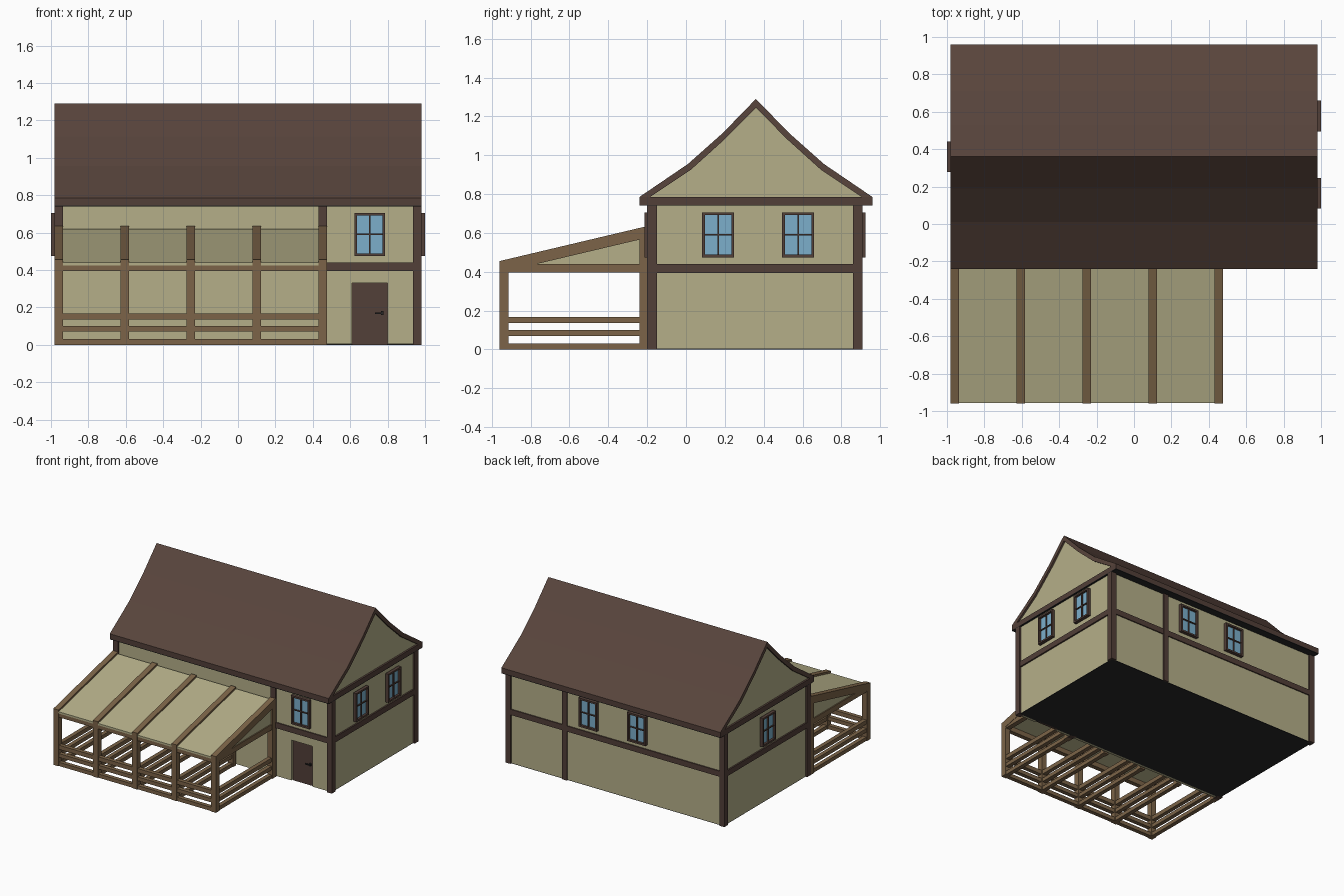
import bpy, bmesh
from math import radians
from mathutils import Matrix

if "Cube" in bpy.data.objects:
    bpy.data.objects.remove(bpy.data.objects["Cube"])


def material(name, rgb):
    m = bpy.data.materials.new(name)
    m.diffuse_color = (*rgb, 1)
    m.use_nodes = True
    m.node_tree.nodes["Principled BSDF"].inputs["Base Color"].default_value = m.diffuse_color
    return m


WALL = material("plaster", (0.46, 0.43, 0.25))
ROOF = material("roof_brown", (0.098, 0.058, 0.045))
TRIM = material("dark_timber", (0.085, 0.050, 0.040))
WOOD = material("light_timber", (0.20, 0.127, 0.065))
GLASS = material("glass", (0.20, 0.43, 0.60))
DARK = material("dark_grey", (0.02, 0.02, 0.02))


def finish(name, bm, mat, matrix=None):
    bmesh.ops.recalc_face_normals(bm, faces=bm.faces)
    me = bpy.data.meshes.new(name)
    bm.to_mesh(me)
    bm.free()
    ob = bpy.data.objects.new(name, me)
    bpy.context.collection.objects.link(ob)
    me.materials.append(mat)
    if matrix:
        ob.matrix_world = matrix
    return ob


def boxes(name, specs, mat, matrix=None):
    """One object from boxes given as (x0, x1, y0, y1, z0, z1)."""
    bm = bmesh.new()
    for x0, x1, y0, y1, z0, z1 in specs:
        m = (Matrix.Translation(((x0 + x1) / 2, (y0 + y1) / 2, (z0 + z1) / 2))
             @ Matrix.Diagonal((x1 - x0, y1 - y0, z1 - z0, 1)))
        bmesh.ops.create_cube(bm, size=1, matrix=m)
    return finish(name, bm, mat, matrix)


def prism(name, profile, x0, x1, mat):
    """Extrude a (y, z) profile along x."""
    bm = bmesh.new()
    f = bm.faces.new([bm.verts.new((x0, y, z)) for y, z in profile])
    r = bmesh.ops.extrude_face_region(bm, geom=[f])
    verts = [v for v in r["geom"] if isinstance(v, bmesh.types.BMVert)]
    bmesh.ops.translate(bm, verts=verts, vec=(x1 - x0, 0, 0))
    return finish(name, bm, mat)


MID = 0.36                      # y of the ridge
WX, WY0, WY1 = 0.965, -0.188, 0.898   # wall planes
PX, PY0, PY1 = 0.98, -0.20, 0.91      # timber planes
T = 0.045                       # timber width

# House walls with a recess for the door
walls = boxes("walls", [(-WX, WX, WY0, WY1, 0.004, 0.75)], WALL)
cutter = boxes("door_cutter", [(0.61, 0.80, -0.3, WY0 + 0.025, -0.1, 0.33)], WALL)
cutter.hide_render = True
cutter.hide_viewport = True
cut = walls.modifiers.new("door_recess", 'BOOLEAN')
cut.object = cutter
cut.solver = 'EXACT'
boxes("house_base", [(-WX, WX, WY0 + 0.026, WY1, 0, 0.004)], DARK)

# Door and handle
dy = WY0 + 0.025
boxes("door", [(0.61, 0.80, dy - 0.008, dy + 0.01, 0, 0.33)], TRIM)
boxes("door_handle", [(0.765, 0.777, dy - 0.022, dy - 0.008, 0.160, 0.180),
                      (0.732, 0.777, dy - 0.026, dy - 0.018, 0.166, 0.174)], DARK)

# Timber frame: corner and intermediate posts, then the belt beam
posts = []
for x in (-PX, 0.43, PX - T):
    posts += [(x, x + T, PY0, PY0 + 0.05, 0, 0.745),
              (x, x + T, PY1 - 0.05, PY1, 0, 0.745)]
boxes("timber_posts", posts, TRIM)
e = 0.003
boxes("belt_beams", [
    (-PX + e, PX - e, PY0 + e, PY0 + 0.04, 0.395, 0.44),
    (-PX + e, PX - e, PY1 - 0.04, PY1 - e, 0.395, 0.44),
    (-PX + e, -PX + T, PY0 + e, PY1 - e, 0.395, 0.44),
    (PX - T, PX - e, PY0 + e, PY1 - e, 0.395, 0.44)], TRIM)

# Curved gable roof: eave slab, soffit, shell and gable infill
boxes("eave_beam", [(-PX, PX, -0.24, 0.96, 0.745, 0.785)], TRIM)
boxes("soffit", [(-PX, PX, -0.24, 0.96, 0.74, 0.745)], DARK)
outer = [(0.60, 0.785), (0.35, 0.955), (0.17, 1.115), (0, 1.29)]
inner = [(0.545, 0.785), (0.335, 0.925), (0.16, 1.083), (0, 1.245)]


def mirrored(half):
    return ([(MID - d, z) for d, z in half]
            + [(MID + d, z) for d, z in reversed(half[:-1])])


prism("roof", mirrored(outer) + mirrored(inner)[::-1], -PX, PX, ROOF)
prism("gable_walls", mirrored(inner), -WX, WX, WALL)


# Windows: frame with cross bars, and glass behind
def window(name, x, y, angle):
    m = Matrix.Translation((x, y, 0.59)) @ Matrix.Rotation(radians(angle), 4, 'Z')
    w, h, b, d = 0.082, 0.116, 0.014, -0.026
    boxes(name + "_frame", [
        (-w, -w + b, d, 0, -h, h), (w - b, w, d, 0, -h, h),
        (-w + b, w - b, d, 0, -h, -h + b), (-w + b, w - b, d, 0, h - b, h),
        (-0.004, 0.004, d + 0.008, 0, -h + b, h - b),
        (-w + b, w - b, d + 0.009, 0, -0.004, 0.004)], TRIM, m)
    boxes(name + "_glass", [(-w + b, w - b, -0.008, 0, -h + b, h - b)], GLASS, m)


window("front_window", 0.705, WY0, 0)
for i, y in enumerate((0.165, 0.577)):
    window(f"right_window_{i + 1}", WX + 0.009, y, 90)
window("left_window", -WX - 0.009, 0.36, -90)
for i, x in enumerate((0.235, -0.20)):
    window(f"back_window_{i + 1}", x, WY1, 180)

# Porch frames: posts, tie beam, rails and rafter, repeated along x
RAILS = [(0, 0.03), (0.07, 0.10), (0.135, 0.168)]
FRONT, BACK = -0.96, -0.20
frames = [-0.98 + i * 0.3525 for i in range(5)]
rafter = [(FRONT, 0.395), (FRONT, 0.455), (BACK, 0.635), (BACK, 0.575)]
for i, x in enumerate(frames):
    x1 = x + T
    parts = [(x, x1, FRONT, FRONT + T, 0, 0.42),
             (x, x1, BACK - 0.04, BACK, 0, 0.60),
             (x + e, x1 - e, FRONT + e, BACK, 0.397, 0.44)]
    parts += [(x + 0.006, x1 - 0.006, FRONT + T, BACK - 0.04, a, b) for a, b in RAILS]
    boxes(f"porch_frame_{i + 1}", parts, WOOD)
    prism(f"porch_rafter_{i + 1}", rafter, x, x1, WOOD)

# Front rails and beam between the porch posts
front = [(-0.975, 0.47, FRONT + 0.004, FRONT + 0.04, 0.395, 0.44)]
for x in frames[:-1]:
    front += [(x + T, x + 0.3525, FRONT + 0.006, FRONT + 0.039, a, b) for a, b in RAILS]
boxes("porch_front_rails", front, WOOD)

# Porch roof panel and triangular end infills
prism("porch_roof", [(FRONT + e, 0.425), (FRONT + e, 0.44), (BACK, 0.62), (BACK, 0.605)],
      -0.97, 0.465, WALL)
for name, x in (("left", -0.968), ("right", 0.443)):
    prism(f"porch_infill_{name}", [(-0.83, 0.43), (-0.22, 0.43), (-0.22, 0.58)],
          x, x + 0.02, WALL)
